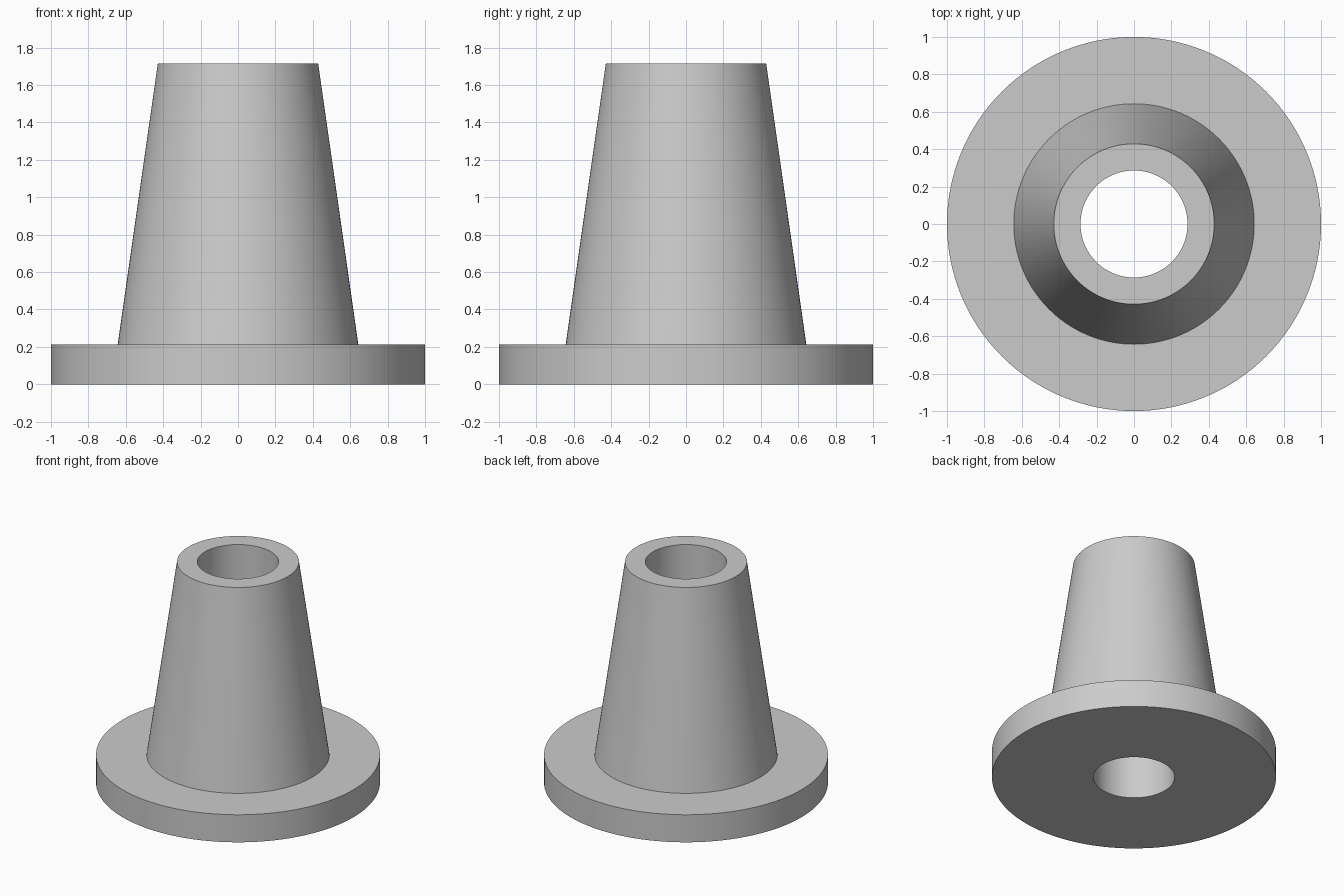
import bpy
import bmesh
from math import radians, tau

cube = bpy.data.objects.get("Cube")
if cube:
    bpy.data.objects.remove(cube, do_unlink=True)

SEGMENTS = 128
BORE, FLANGE, SLEEVE_BASE, SLEEVE_TOP = 0.286, 1.0, 0.643, 0.429
FLANGE_HEIGHT, HEIGHT = 0.214, 1.714

# Plain grey finish
grey = bpy.data.materials.new("light grey")
grey.use_nodes = True
colour = (0.6, 0.6, 0.6, 1)
grey.diffuse_color = colour
grey.node_tree.nodes["Principled BSDF"].inputs["Base Color"].default_value = colour


def lathe(name, profile):
    """Spin a closed (radius, height) profile around z."""
    bm = bmesh.new()
    verts = [bm.verts.new((r, 0, z)) for r, z in profile]
    edges = [bm.edges.new((v, verts[i - 1])) for i, v in enumerate(verts)]
    bmesh.ops.spin(bm, geom=verts + edges, cent=(0, 0, 0), axis=(0, 0, 1),
                   angle=tau, steps=SEGMENTS, use_merge=True)
    bmesh.ops.remove_doubles(bm, verts=bm.verts, dist=0.0001)
    bmesh.ops.recalc_face_normals(bm, faces=bm.faces)
    mesh = bpy.data.meshes.new(name)
    bm.to_mesh(mesh)
    bm.free()
    mesh.materials.append(grey)
    obj = bpy.data.objects.new(name, mesh)
    bpy.context.collection.objects.link(obj)
    bpy.ops.object.select_all(action="DESELECT")
    obj.select_set(True)
    bpy.context.view_layer.objects.active = obj
    bpy.ops.object.shade_smooth_by_angle(angle=radians(30))


# Flange and tapered sleeve in one solid, with a straight bore right through
lathe("flanged_bushing", [
    (BORE, 0), (FLANGE, 0), (FLANGE, FLANGE_HEIGHT),
    (SLEEVE_BASE, FLANGE_HEIGHT), (SLEEVE_TOP, HEIGHT), (BORE, HEIGHT),
])
